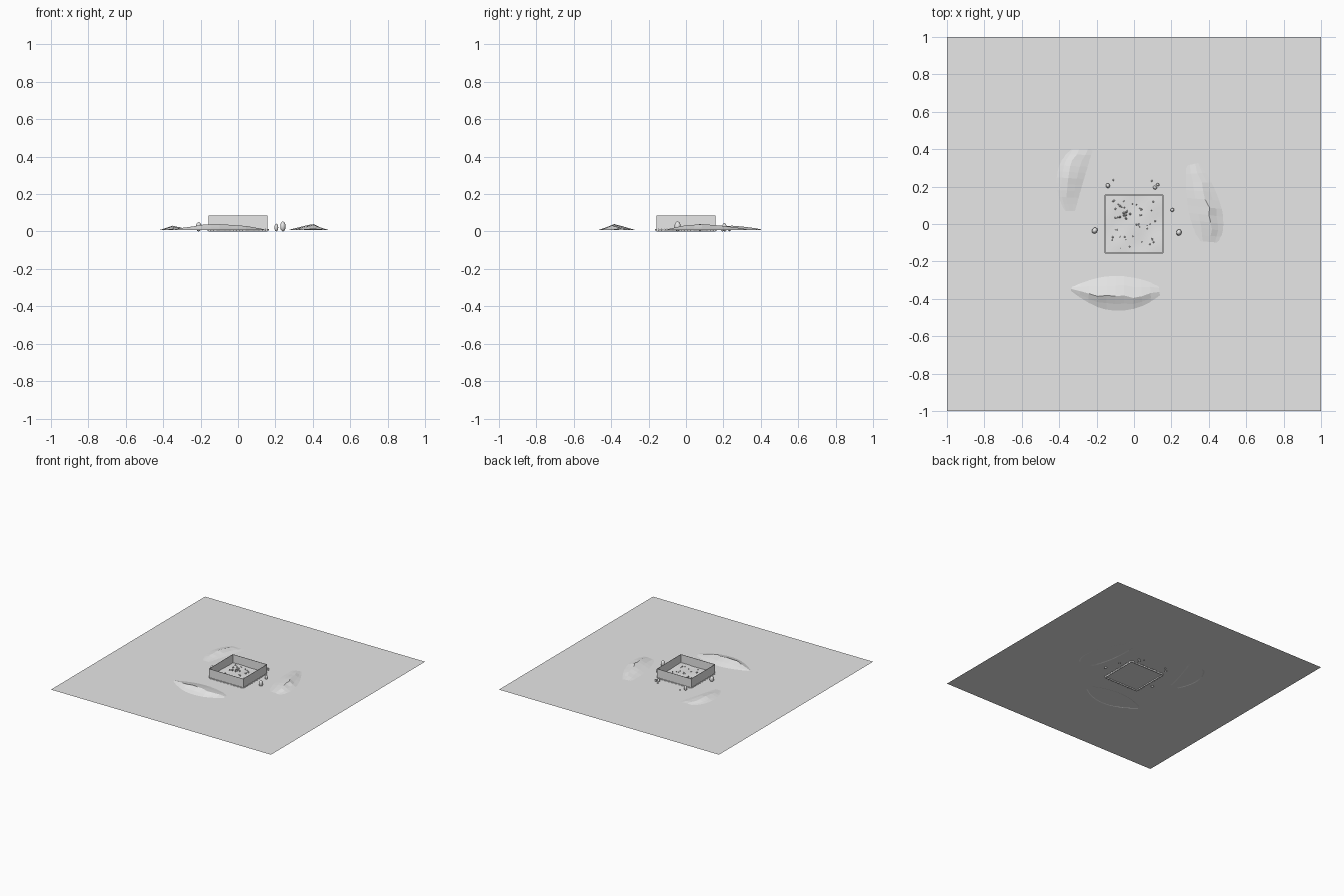
import bpy, bmesh, math, random
from mathutils import Vector, Matrix

if "Cube" in bpy.data.objects:
    bpy.data.objects.remove(bpy.data.objects["Cube"], do_unlink=True)
random.seed(4)
GROUND = 0.01
HALF = 0.155

sand = bpy.data.materials.new("pale_grey")
sand.use_nodes = True
sand.diffuse_color = (0.8, 0.8, 0.8, 1)
sand.node_tree.nodes["Principled BSDF"].inputs["Base Color"].default_value = (0.8, 0.8, 0.8, 1)


def finish(name, bm):
    mesh = bpy.data.meshes.new(name)
    bm.to_mesh(mesh)
    bm.free()
    mesh.materials.append(sand)
    obj = bpy.data.objects.new(name, mesh)
    bpy.context.collection.objects.link(obj)
    return obj


def skin(bm, rows):
    """Join rows of points into a sheet of quads facing up."""
    rows = [[bm.verts.new(p) for p in row] for row in rows]
    for r, s in zip(rows, rows[1:]):
        for i in range(len(r) - 1):
            bm.faces.new((r[i], r[i + 1], s[i + 1], s[i]))
    bm.normal_update()
    if sum(f.normal.z for f in bm.faces) < 0:
        bmesh.ops.reverse_faces(bm, faces=bm.faces[:])


def through(points, t):
    """Point on the parabola through three points."""
    a, b, c = (Vector(p) for p in points)
    return a * (1 - t) * (1 - 2 * t) + b * 4 * t * (1 - t) + c * t * (2 * t - 1)


def dune(name, inner, outer, ridge, height):
    bm = bmesh.new()
    rows = []
    for i in range(11):
        t = i / 10
        a, b = through(inner, t), through(outer, t)
        top = height * (0.1 + 0.9 * math.sin(math.pi * t)) * random.uniform(0.88, 1.05)
        crest = ridge + random.uniform(-0.05, 0.05)
        section = [(0, -0.002), (crest * 0.5, top * 0.5), (crest, top),
                   ((1 + crest) / 2, top * 0.4), (1, -0.002)]
        rows.append([(*a.lerp(b, u), GROUND + z) for u, z in section])
    skin(bm, rows)
    finish(name, bm)


def rock(bm, x, y, radius, bottom, height):
    """Low-poly stone, stretched to its height."""
    shape = Matrix.Translation((x, y, bottom + height / 2)) @ \
        Matrix.Rotation(random.uniform(0, 6), 4, 'Z') @ \
        Matrix.Diagonal((radius, radius * 0.85, height / 2, 1))
    bmesh.ops.create_icosphere(bm, subdivisions=1 if radius < 0.009 else 2,
                               radius=1, matrix=shape)


# Ground sheet
bm = bmesh.new()
bmesh.ops.create_grid(bm, x_segments=1, y_segments=1, size=1,
                      matrix=Matrix.Translation((0, 0, GROUND)))
finish("ground", bm)

# Three dunes around the enclosure
dune("front_dune", [(-.33, -.33), (-.1, -.27), (.13, -.32)],
     [(-.34, -.36), (-.1, -.47), (.14, -.39)], 0.6, 0.03)
dune("left_dune", [(.27, .31), (.28, .1), (.33, -.09)],
     [(.36, .33), (.475, .08), (.46, -.1)], 0.6, 0.028)
dune("right_dune", [(-.2, .4), (-.26, .24), (-.3, .07)],
     [(-.36, .4), (-.42, .25), (-.38, .07)], 0.6, 0.02)

# Four thin enclosure walls
bm = bmesh.new()
for k in range(4):
    bmesh.ops.create_cube(bm, size=1, matrix=Matrix.Rotation(k * math.pi / 2, 4, 'Z')
                          @ Matrix.Translation((0, -HALF, 0.0425))
                          @ Matrix.Diagonal((2 * HALF, 0.003, 0.085, 1)))
finish("enclosure_walls", bm)

# Scalloped strip along the foot of the walls
bm = bmesh.new()
for k in range(4):
    turn = Matrix.Rotation(k * math.pi / 2, 4, 'Z')
    rows = []
    for i in range(61):
        x = -HALF + 2 * HALF * i / 60
        y = -HALF - 0.004 + 0.004 * math.cos(i * math.pi / 3)
        rows.append([turn @ Vector((x, y - 0.002, 0.004)),
                     turn @ Vector((x, y - 0.002, 0.014)),
                     turn @ Vector((x, y + 0.003, 0.014))])
    skin(bm, rows)
finish("scalloped_base", bm)

# Gently uneven floor
bm = bmesh.new()
N = 12
steps = [HALF * (2 * i / N - 1) for i in range(N + 1)]
skin(bm, [[(x, y, 0.017 + 0.003 * math.sin(31 * x + 1) * math.cos(27 * y)) for x in steps]
          for y in steps])
floor = finish("enclosure_floor", bm)
for f in floor.data.polygons:
    f.use_smooth = True

# Pebbles scattered on the floor, with a denser heap
bm = bmesh.new()
for _ in range(42):
    rock(bm, random.uniform(-.13, .13), random.uniform(-.13, .13),
         random.uniform(.003, .007), 0.014, random.uniform(.007, .014))
for _ in range(8):
    rock(bm, random.gauss(-.05, .012), random.gauss(.05, .012), .007, 0.014, .016)
finish("floor_pebbles", bm)

# Upright stones outside the walls
bm = bmesh.new()
for x, y, radius, height in [(-.21, -.035, .017, .05), (.24, -.045, .017, .055),
                             (.205, .075, .011, .042), (-.14, .205, .013, .045),
                             (-.11, .235, .006, .02), (.112, .195, .011, .03),
                             (.127, .21, .009, .03), (.095, .23, .006, .02)]:
    rock(bm, x, y, radius, 0, height)
stones = finish("standing_stones", bm)
for f in stones.data.polygons:
    f.use_smooth = True
